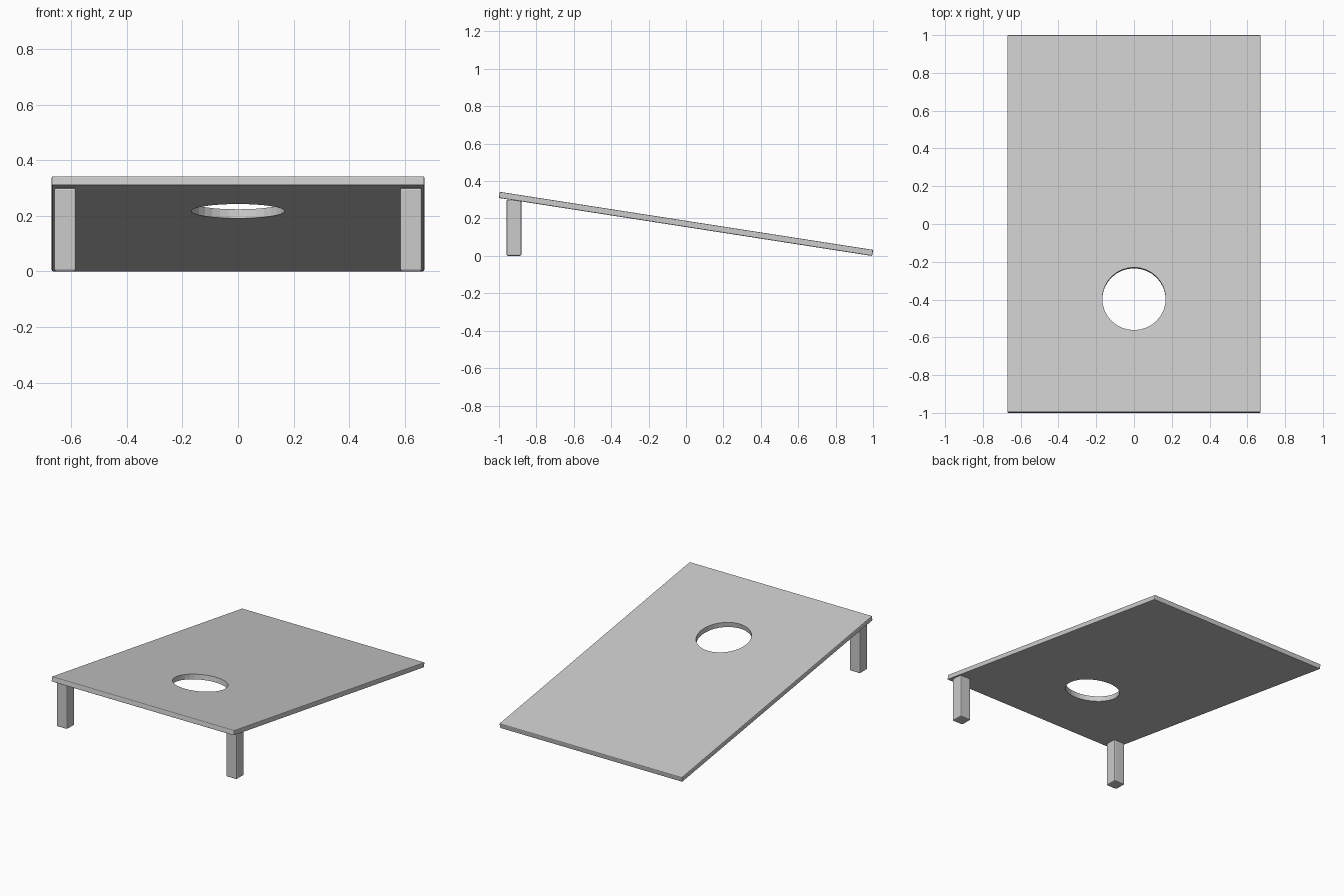
import bpy, math
from mathutils import Matrix, Vector

if "Cube" in bpy.data.objects:
    bpy.data.objects.remove(bpy.data.objects["Cube"])

TILT = math.radians(-8.83)
LENGTH, WIDTH, THICK = 2.02, 1.34, 0.033
HOLE_R = 0.168


def box(name, size, loc, bevel):
    bpy.ops.mesh.primitive_cube_add(size=1, location=loc)
    ob = bpy.context.object
    ob.name = name
    ob.scale = size
    bpy.ops.object.transform_apply(location=False, rotation=False, scale=True)
    mod = ob.modifiers.new("soft_edges", 'BEVEL')
    mod.width = bevel
    mod.segments = 2
    return ob


# Tilted board resting on its back edge
board = box("board", (WIDTH, LENGTH, THICK), (0, 0, 0.171), 0.005)
board.rotation_euler.x = TILT

# Round hole cut square to the board
rot = Matrix.Rotation(TILT, 4, 'X')
centre = Vector((0, 0, 0.171)) + rot @ Vector((0, -0.403, 0))
bpy.ops.mesh.primitive_cylinder_add(vertices=32, radius=HOLE_R, depth=0.3,
                                    location=centre, rotation=(TILT, 0, 0))
cutter = bpy.context.object
cutter.name = "hole_cutter"
cutter.hide_render = True
cutter.display_type = 'WIRE'
cut = board.modifiers.new("hole", 'BOOLEAN')
cut.operation = 'DIFFERENCE'
cut.solver = 'EXACT'
cut.object = cutter

# Apply the cut and remove the helper
bpy.context.view_layer.objects.active = board
for mod in list(board.modifiers):
    bpy.ops.object.modifier_apply(modifier=mod.name)
bpy.data.objects.remove(cutter)

# Two square legs under the raised front end
for side, label in ((-1, "left"), (1, "right")):
    box(f"{label}_front_leg", (0.08, 0.08, 0.3), (side * 0.622, -0.92, 0.15), 0.008)
